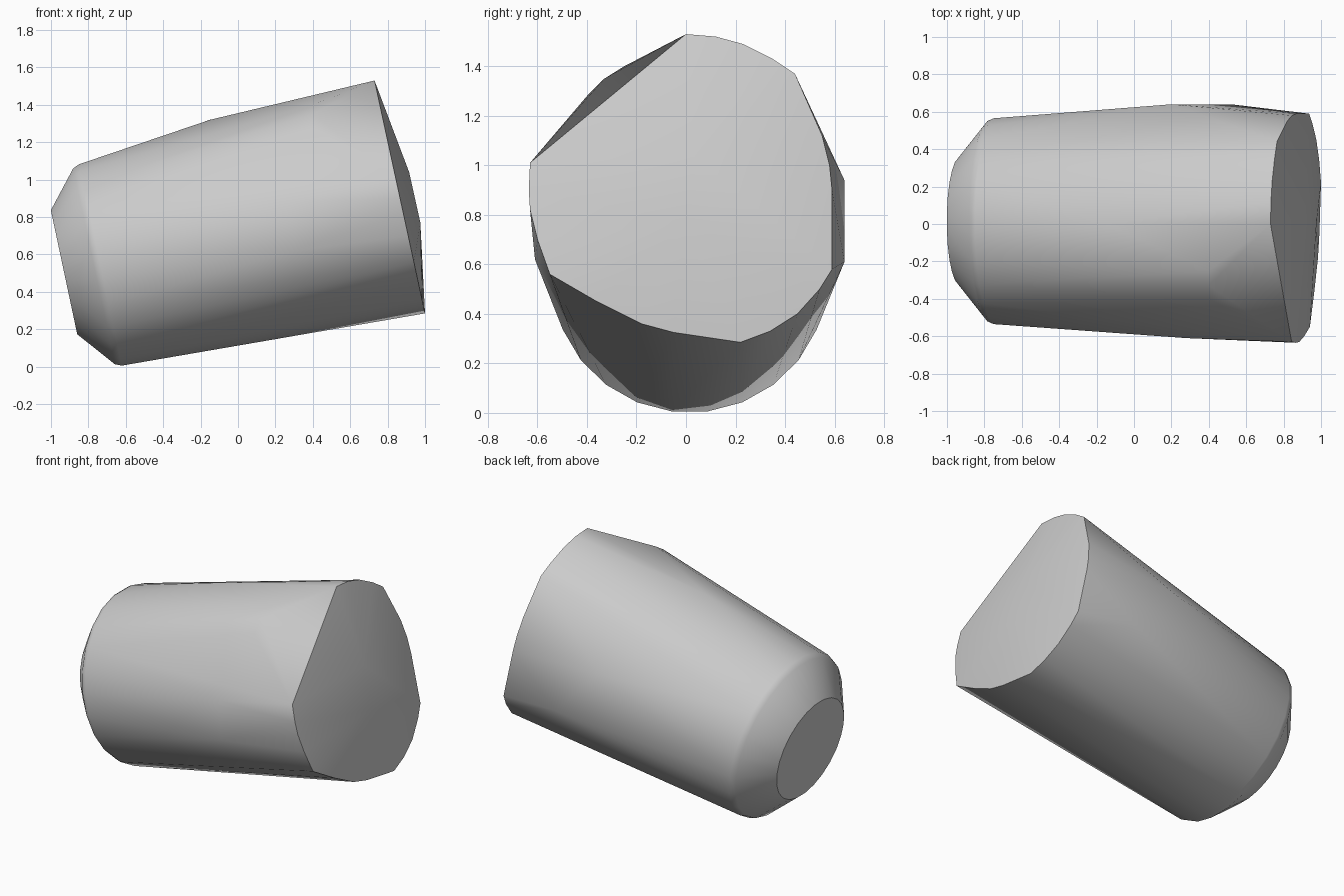
import bpy
import bmesh
import math
from mathutils import Vector

cube = bpy.data.objects.get("Cube")
if cube:
    bpy.data.objects.remove(cube, do_unlink=True)

# Long axis of the body, tilted up towards +x
TILT = math.radians(12)
AXIS = Vector((math.cos(TILT), 0, math.sin(TILT)))
UP = Vector((-math.sin(TILT), 0, math.cos(TILT)))
SIDE = Vector((0, 1, 0))
SIDES = 24


def ring(centre, radius):
    """Points of a circle square to the tilted axis, with a flat at the bottom."""
    points = []
    for i in range(SIDES):
        angle = math.tau * (i + 0.5) / SIDES
        points.append(centre + radius * (math.cos(angle) * UP + math.sin(angle) * SIDE))
    return points


def rim_point(y, z):
    """Point on the slanted plane of the wide end."""
    return Vector((0.73 + (1.53 - z) * math.tan(TILT) * 1.02, y, z))


points = []

# Narrow end: flat disc, chamfer and softened shoulder
shoulder = Vector((-0.755, 0.015, 0.54))
points += ring(Vector((-0.93, 0.015, 0.505)), 0.342)
points += ring(shoulder - AXIS * 0.015, 0.54)
points += ring(shoulder + AXIS * 0.02, 0.555)

# Wide end: uneven rim outline
rim = [(0, 1.53), (0.12, 1.52), (0.23, 1.49), (0.35, 1.43), (0.44, 1.37),
       (0.55, 1.12), (0.58, 1.0), (0.59, 0.9), (0.59, 0.58), (0.54, 0.5),
       (0.45, 0.4), (0.34, 0.33), (0.22, 0.285), (-0.05, 0.325),
       (-0.18, 0.36), (-0.36, 0.45), (-0.55, 0.56), (-0.6, 0.7),
       (-0.63, 0.82), (-0.635, 0.9), (-0.63, 1.01)]
points += [rim_point(y, z) for y, z in rim]

# Low dome on the wide end
points += [Vector((0.915, 0.03, 1.04)), Vector((0.975, 0, 0.77))]

# Bulges along the body: top, back, front and upper front
points += [Vector(p) for p in (
    (-0.15, 0, 1.32),
    (0.2, 0.64, 0.94), (0.52, 0.64, 0.61),
    (0.3, -0.61, 0.62), (0.28, -0.61, 0.88),
    (0.4, -0.4, 1.28), (0.4, -0.33, 1.35), (0.4, -0.25, 1.4))]

# Wrap one convex skin around the sections
bm = bmesh.new()
for p in points:
    bm.verts.new(p)
hull = bmesh.ops.convex_hull(bm, input=bm.verts[:])
loose = [v for v in bm.verts if not v.link_faces]
bmesh.ops.delete(bm, geom=loose, context="VERTS")
bmesh.ops.dissolve_limit(bm, angle_limit=math.radians(0.5),
                         verts=bm.verts[:], edges=bm.edges[:])
bmesh.ops.recalc_face_normals(bm, faces=bm.faces[:])
mesh = bpy.data.meshes.new("barrel_body")
bm.to_mesh(mesh)
bm.free()
body = bpy.data.objects.new("barrel_body", mesh)
bpy.context.collection.objects.link(body)

# Plain grey finish
grey = bpy.data.materials.new("plain_grey")
grey.use_nodes = True
colour = (0.6, 0.6, 0.6, 1)
grey.diffuse_color = colour
grey.node_tree.nodes["Principled BSDF"].inputs["Base Color"].default_value = colour
mesh.materials.append(grey)

# Smooth sides with crisp end edges
bpy.ops.object.select_all(action="DESELECT")
body.select_set(True)
bpy.context.view_layer.objects.active = body
bpy.ops.object.shade_smooth_by_angle(angle=math.radians(35))
